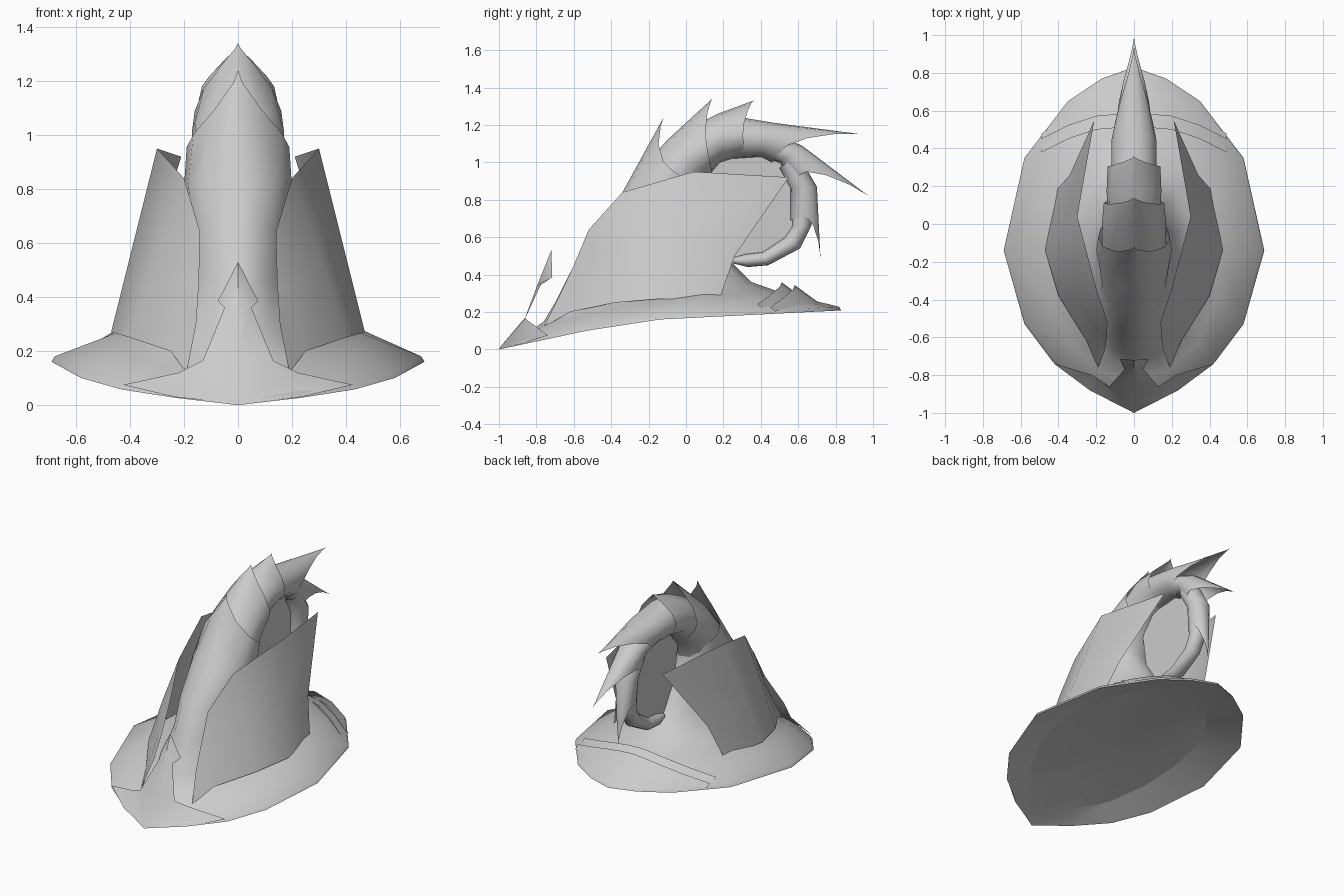
import bpy, bmesh, math

cube = bpy.data.objects.get("Cube")
if cube:
    bpy.data.objects.remove(cube, do_unlink=True)

N = 16
GREY = (0.6, 0.6, 0.6, 1.0)
felt = bpy.data.materials.new("light grey felt")
felt.use_nodes = True
felt.diffuse_color = GREY
felt.node_tree.nodes["Principled BSDF"].inputs["Base Color"].default_value = GREY


def build(name, verts, faces, angle=50):
    """Make a smooth-shaded mesh object."""
    bm = bmesh.new()
    vs = [bm.verts.new(v) for v in verts]
    for f in faces:
        bm.faces.new([vs[i] for i in f])
    bmesh.ops.recalc_face_normals(bm, faces=bm.faces)
    mesh = bpy.data.meshes.new(name)
    bm.to_mesh(mesh)
    bm.free()
    mesh.materials.append(felt)
    ob = bpy.data.objects.new(name, mesh)
    bpy.context.collection.objects.link(ob)
    bpy.ops.object.select_all(action="DESELECT")
    ob.select_set(True)
    bpy.context.view_layer.objects.active = ob
    bpy.ops.object.shade_smooth_by_angle(angle=math.radians(angle))
    return ob


def ring(outer, inner, w, lift=0.0):
    """Oval ring between an outer and an inner (y, z) point."""
    pts = []
    for k in range(N):
        a = math.tau * k / N
        t = (1 + math.cos(a)) / 2
        y, z = (o * t + i * (1 - t) for o, i in zip(outer, inner))
        pts.append((w * math.sin(a), y, z + lift * math.sin(a) ** 2))
    return pts


def pull(pts, spike, power):
    """Draw the outer side of a ring out into a spike."""
    out = []
    for k, (x, y, z) in enumerate(pts):
        t = max(0, math.cos(math.tau * k / N)) ** power
        out.append((x * (1 - t), y + (spike[0] - y) * t, z + (spike[1] - z) * t))
    return out


def loft(name, rings, caps=(), angle=50):
    verts = [p for r in rings for p in r]
    faces = [(j * N + k, j * N + (k + 1) % N, (j + 1) * N + (k + 1) % N, (j + 1) * N + k)
             for j in range(len(rings) - 1) for k in range(N)]
    return build(name, verts, faces + list(caps), angle)


def strips(name, rows, side=1):
    """Sheet through rows of equally many points."""
    n = len(rows[0])
    verts = [(x * side, y, z) for r in rows for x, y, z in r]
    faces = [(j * n + k, j * n + k + 1, (j + 1) * n + k + 1, (j + 1) * n + k)
             for j in range(len(rows) - 1) for k in range(n - 1)]
    return build(name, verts, faces)


# Brim outline, pointed at the front, rising towards the back
def rim_z(y):
    if y < -0.53:
        return (y + 1) * 0.213
    if y < -0.14:
        return 0.1 + (y + 0.53) * 0.154
    return 0.16 + (y + 0.14) * 0.05


half = [(0, -1), (.23, -.875), (.43, -.73), (.58, -.53), (.69, -.14),
        (.58, .35), (.35, .65), (.17, .77), (0, .83)]
outline = half + [(-x, y) for x, y in reversed(half[1:-1])]
rim = [(x, y, rim_z(y)) for x, y in outline]
lip = [(x * .985, y * .985, rim_z(y) + .02) for x, y in outline]

# Shallow hollow under the brim
loft("brim_underside",
     [ring((-.15, .2), (-.13, .2), .01), ring((-.82, .07), (.52, .26), .46, .06), rim],
     [tuple(range(N))], 18)

# Brim and crown in one skin, ending in the first open scale
crown = [rim, lip,
         ring((-.83, .1), (.52, .3), .47, .06),
         ring((-.76, .15), (.35, .36), .32, .05),
         ring((-.7, .25), (.25, .46), .25),
         ring((-.6, .45), (.18, .58), .19),
         ring((-.52, .64), (.1, .7), .18),
         ring((-.34, .84), (.06, .77), .2),
         pull(ring((-.2, 1.04), (.06, .87), .19), (-.12, 1.24), 3)]
loft("brim_and_crown", crown)

# Overlapping scales of the curled tail: sections, spike tip, spike sharpness
scales = [
    ([((-.25, .95), (.06, .8), .17), ((-.1, 1.12), (.1, .91), .17),
      ((.08, 1.23), (.14, .95), .16)], (.14, 1.34), 2),
    ([((.03, 1.19), (.13, .94), .14), ((.17, 1.26), (.18, 1.0), .145),
      ((.3, 1.26), (.31, 1.04), .14)], (.36, 1.33), 2),
    ([((.24, 1.25), (.25, 1.02), .12), ((.48, 1.21), (.4, 1.03), .12),
      ((.62, 1.18), (.46, 1.0), .1)], (.94, 1.15), 1.6),
    ([((.45, 1.16), (.4, 1.03), .095), ((.62, 1.09), (.5, 1.0), .09),
      ((.74, .99), (.55, .91), .08)], (.99, .81), 1.6),
    ([((.6, 1.04), (.5, .97), .075), ((.7, .87), (.56, .86), .07),
      ((.715, .74), (.56, .69), .06)], (.72, .46), 1.6),
]
for i, (sections, tip, power) in enumerate(scales):
    rings = [ring(*s) for s in sections]
    rings[-1] = pull(rings[-1], tip, power)
    loft(f"tail_scale_{i + 1}", rings)

# Thin end of the tail curling back under
tail = [((.69, .85), (.57, .83), .06), ((.67, .66), (.57, .66), .055),
        ((.61, .54), (.53, .6), .05), ((.44, .45), (.41, .52), .05),
        ((.33, .44), (.32, .51), .045), ((.25, .46), (.25, .49), .02)]
loft("tail_end", [ring(*s) for s in tail], [tuple(range(5 * N, 6 * N))])

# Flat web filling the loop of the tail
web = [(.08, .93), (.18, 1.02), (.32, 1.06), (.48, 1.03), (.56, .88), (.58, .68),
       (.54, .59), (.41, .51), (.25, .47), (.12, .66)]
build("tail_web", [(0, y, z) for y, z in web], [tuple(range(len(web)))])

# Tall side fins: bottom, middle and top rows
fin = [
    [(.19, -.76, .12), (.25, -.62, .2), (.4, -.38, .25), (.47, -.14, .27), (.41, .18, .27)],
    [(.155, -.67, .3), (.2, -.56, .42), (.3, -.37, .55), (.385, -.05, .61), (.34, .26, .5)],
    [(.145, -.6, .45), (.14, -.52, .64), (.2, -.34, .84), (.3, .04, .95), (.21, .55, .92)],
]
for side, label in ((1, "left"), (-1, "right")):
    strips(f"{label}_fin", fin, side)

# Upturned leaf at the front of the brim
leaf = [(0, -1, .005), (0, -.86, .17), (0, -.8, .33), (0, -.72, .53)]
edge = [(.235, -.88, .03), (.425, -.738, .075), (.22, -.8, .12), (.13, -.86, .165),
        (.05, -.77, .36), (.075, -.715, .385)]
verts = leaf + edge + [(-x, y, z) for x, y, z in edge]
near = [(0, 4, 5, 6), (0, 6, 7, 1), (1, 7, 8, 2), (2, 8, 9, 3)]
far = [tuple(i + 6 if i > 3 else i for i in reversed(f)) for f in near]
build("front_leaf", verts, near + far)

# Two raised layers across the back of the brim
for i in range(2):
    crest = [(.49, .45, .225), (.35, .52, .275), (.2, .57, .32), (.08, .58, .34), (0, .58, .345)]
    crest = [(x, y - i * .07, z + i * .015) for x, y, z in crest]
    crest += [(-x, y, z) for x, y, z in reversed(crest[:-1])]
    hem = [(x, y + .15 - .25 * abs(x), z - .11 + .18 * abs(x)) for x, y, z in crest]
    strips(f"back_layer_{i + 1}", [crest, hem])
